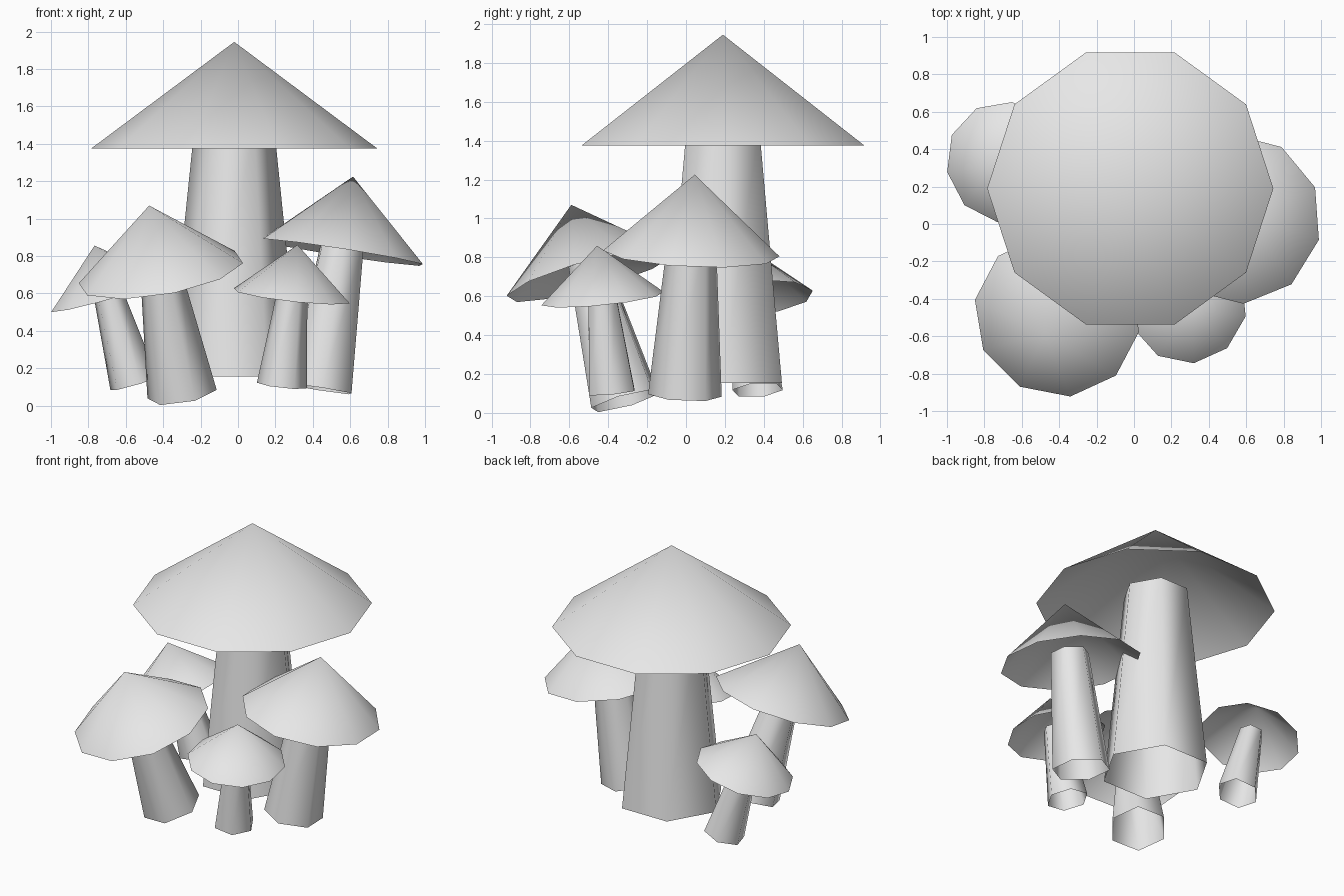
import bpy
import bmesh
from math import cos, sin, tau, radians
from mathutils import Vector, Matrix

cube = bpy.data.objects.get("Cube")
if cube:
    bpy.data.objects.remove(cube, do_unlink=True)

# One plain grey for everything
grey = bpy.data.materials.new("pale_grey")
grey.use_nodes = True
colour = (0.8, 0.8, 0.8, 1)
grey.diffuse_color = colour
grey.node_tree.nodes["Principled BSDF"].inputs["Base Color"].default_value = colour


def ring(bm, sides, radius, z):
    return [bm.verts.new((radius * cos(tau * i / sides), radius * sin(tau * i / sides), z))
            for i in range(sides)]


def finish(bm, name, matrix):
    bmesh.ops.recalc_face_normals(bm, faces=bm.faces)
    for face in bm.faces:
        face.smooth = True
    mesh = bpy.data.meshes.new(name)
    bm.to_mesh(mesh)
    bm.free()
    mesh.materials.append(grey)
    obj = bpy.data.objects.new(name, mesh)
    obj.matrix_world = matrix
    bpy.context.collection.objects.link(obj)


def mushroom(name, apex, axis, spin, cap_radius, cap_height, length, top_radius, base_radius):
    """Hollow ten-sided cap over an open six-sided stem, hung below the apex."""
    tilt = Vector((0, 0, 1)).rotation_difference(Vector(axis)).to_matrix().to_4x4()
    matrix = Matrix.Translation(apex) @ tilt @ Matrix.Rotation(radians(spin), 4, "Z")

    # Cap: open cone
    bm = bmesh.new()
    tip = bm.verts.new((0, 0, 0))
    rim = ring(bm, 10, cap_radius, -cap_height)
    for i in range(10):
        bm.faces.new((tip, rim[i], rim[(i + 1) % 10]))
    finish(bm, name + "_cap", matrix)

    # Stem: open tapered tube reaching inside the cap
    bm = bmesh.new()
    top = ring(bm, 6, top_radius, -0.83 * cap_height)
    base = ring(bm, 6, base_radius, -length)
    for i in range(6):
        j = (i + 1) % 6
        bm.faces.new((base[i], base[j], top[j], top[i]))
    finish(bm, name + "_stem", matrix)


# The cluster
mushroom("tall", (-0.02, 0.19, 1.945), (0, 0, 1), 0, 0.765, 0.57, 1.79, 0.215, 0.35)
mushroom("right", (0.615, 0.045, 1.225), (0.154, 0.044, 0.987), 94, 0.455, 0.41, 1.15, 0.125, 0.19)
mushroom("front_left", (-0.475, -0.59, 1.07), (-0.166, -0.261, 0.951), -10, 0.45, 0.38, 1.06, 0.105, 0.19)
mushroom("front_right", (0.318, -0.457, 0.86), (0.109, -0.099, 0.989), 60, 0.318, 0.275, 0.76, 0.078, 0.135)
mushroom("back_left", (-0.767, 0.311, 0.856), (-0.274, -0.074, 0.959), 46, 0.325, 0.275, 0.77, 0.078, 0.135)
